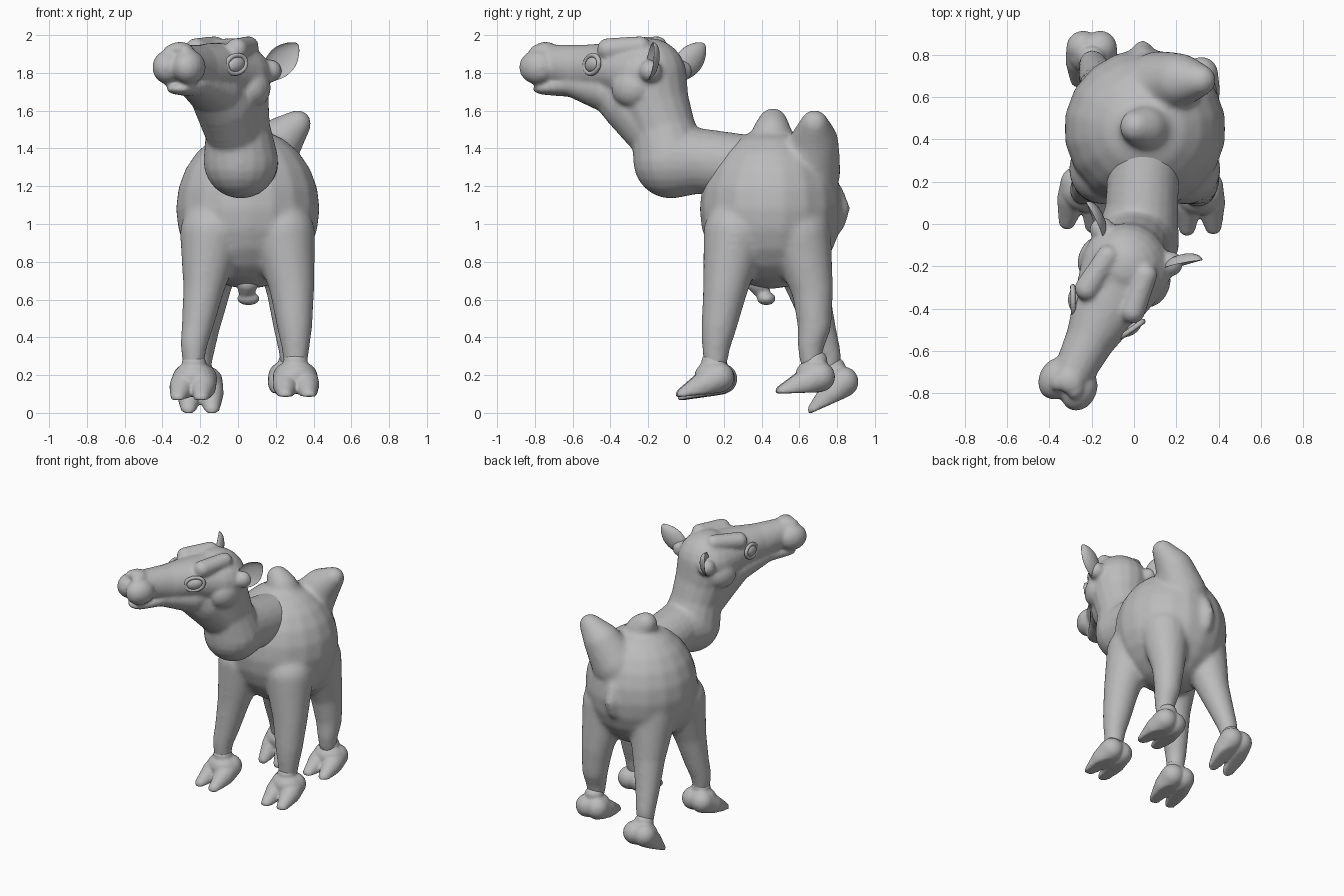
import bpy, bmesh, math
from mathutils import Matrix, Vector

cube = bpy.data.objects.get("Cube")
if cube:
    bpy.data.objects.remove(cube, do_unlink=True)

grey = bpy.data.materials.new("plain grey")
grey.use_nodes = True
COLOR = (0.5, 0.5, 0.5, 1)
grey.diffuse_color = COLOR
grey.node_tree.nodes["Principled BSDF"].inputs["Base Color"].default_value = COLOR

HEAD = Matrix.Translation((0.02, -0.09, 0)) @ Matrix.Rotation(math.radians(-26.5), 4, 'Z')

# One unit sphere, copied for every ball
bm = bmesh.new()
bmesh.ops.create_uvsphere(bm, u_segments=18, v_segments=12, radius=1)
bm.verts.index_update()
UNIT_VERTS = [v.co.copy() for v in bm.verts]
UNIT_FACES = [[v.index for v in f.verts] for f in bm.faces]
bm.free()


class Part:
    """Collects overlapping balls that are fused into one skin."""

    def __init__(self):
        self.verts, self.faces = [], []

    def ball(self, center, radii, mat=Matrix()):
        m = mat @ Matrix.Translation(center) @ Matrix.Diagonal((*radii, 1))
        base = len(self.verts)
        self.verts += [m @ v for v in UNIT_VERTS]
        self.faces += [[base + i for i in f] for f in UNIT_FACES]

    def chain(self, points, mat=Matrix(), steps=7):
        """Balls blended along a path of (x, y, z, radius or three radii)."""
        keys = [(Vector(p[:3]), Vector(p[3:] if len(p) == 6 else [p[3]] * 3)) for p in points]
        for (c0, r0), (c1, r1) in zip(keys, keys[1:]):
            for i in range(steps + 1):
                t = i / steps
                self.ball(c0.lerp(c1, t), r0.lerp(r1, t), mat)

    def finish(self, name, voxel=0, smooth=0):
        me = bpy.data.meshes.new(name)
        me.from_pydata(self.verts, [], self.faces)
        me.shade_smooth()
        me.materials.append(grey)
        ob = bpy.data.objects.new(name, me)
        bpy.context.collection.objects.link(ob)
        if voxel:
            rm = ob.modifiers.new("fuse", 'REMESH')
            rm.mode = 'VOXEL'
            rm.voxel_size = voxel
            rm.use_smooth_shade = True
            sm = ob.modifiers.new("soften", 'SMOOTH')
            sm.factor = 0.5
            sm.iterations = smooth
        return ob


# Torso with legs, humps and tail fused together
torso = Part()
torso.ball((0.052, 0.45, 1.08), (0.385, 0.38, 0.425))
torso.chain([(0.1, 0.45, 1.36, 0.13), (0.05, 0.455, 1.48, 0.105), (0.01, 0.46, 1.535, 0.08)])
torso.chain([(0.12, 0.65, 1.28, 0.17), (0.21, 0.68, 1.43, 0.13), (0.315, 0.68, 1.53, 0.075)])
torso.chain([(0.045, 0.79, 1.17, 0.045), (0.04, 0.82, 1.08, 0.05), (0.035, 0.8, 1.0, 0.045)])
torso.chain([(-0.14, 0.26, 0.95, 0.17), (-0.18, 0.21, 0.67, 0.112), (-0.215, 0.18, 0.46, 0.085),
             (-0.235, 0.16, 0.36, 0.072), (-0.235, 0.155, 0.27, 0.06)])
torso.chain([(0.24, 0.26, 0.95, 0.17), (0.285, 0.21, 0.67, 0.122), (0.3, 0.175, 0.46, 0.095),
             (0.305, 0.16, 0.36, 0.077), (0.305, 0.155, 0.27, 0.065)])
torso.chain([(0.23, 0.6, 0.95, 0.17), (0.26, 0.67, 0.65, 0.112), (0.275, 0.68, 0.46, 0.09),
             (0.28, 0.66, 0.36, 0.072), (0.28, 0.66, 0.27, 0.058)])
torso.chain([(-0.12, 0.57, 0.95, 0.17), (-0.15, 0.65, 0.65, 0.112), (-0.18, 0.71, 0.45, 0.085),
             (-0.195, 0.755, 0.31, 0.068), (-0.2, 0.765, 0.22, 0.055)])
torso.finish("torso_and_legs", 0.014, 18)

# Small udder under the belly
udder = Part()
udder.chain([(0.05, 0.38, 0.69, 0.06), (0.045, 0.4, 0.65, 0.045)], steps=4)
udder.ball((0.055, 0.425, 0.605), (0.06, 0.05, 0.035))
udder.finish("udder", 0.01, 3)


# Cloven feet with flat soles
def foot(name, ankle, pitch, yaw):
    part = Part()
    for s in (-1, 1):
        part.chain([(s * 0.04, 0.03, -0.09, 0.08), (s * 0.055, -0.05, -0.12, 0.07),
                    (s * 0.062, -0.165, -0.165, 0.042)])
    part.ball((0, 0.0, -0.08), (0.112, 0.1, 0.085))
    part.ball((0, 0.01, 0.0), (0.065, 0.065, 0.05))
    m = (Matrix.Translation(ankle) @ Matrix.Rotation(math.radians(yaw), 4, 'Z')
         @ Matrix.Rotation(math.radians(pitch), 4, 'X'))
    part.verts = [m @ Vector((v.x, v.y, max(v.z, -0.172))) for v in part.verts]
    part.finish(name, 0.01, 4)


foot("front_right_foot", (-0.235, 0.145, 0.265), 8, -8)
foot("front_left_foot", (0.305, 0.135, 0.275), 6, 3)
foot("hind_left_foot", (0.28, 0.675, 0.28), 2, 3)
foot("hind_right_foot", (-0.2, 0.77, 0.235), 24, 0)

# Neck and turned head
head = Part()
head.chain([(0.05, 0.34, 1.3, 0.17), (0.035, 0.05, 1.335, 0.175), (0.015, -0.08, 1.335, 0.2),
            (0.0, -0.12, 1.5, 0.172), (-0.02, -0.17, 1.65, 0.185), (-0.04, -0.2, 1.78, 0.205)])
head.chain([(0.0, -0.12, 1.45, 0.16), (-0.07, -0.28, 1.635, 0.165), (-0.13, -0.38, 1.72, 0.14)])
head.chain([(0, -0.13, 1.79, 0.215, 0.205, 0.175), (0, -0.33, 1.82, 0.165, 0.12, 0.14),
            (0, -0.5, 1.82, 0.12, 0.1, 0.13), (0, -0.7, 1.85, 0.095, 0.09, 0.1)], HEAD)
head.chain([(0, -0.33, 1.7, 0.15, 0.14, 0.12), (0, -0.55, 1.735, 0.1, 0.1, 0.065),
            (0, -0.71, 1.715, 0.08, 0.09, 0.033)], HEAD)
head.ball((0, -0.73, 1.925), (0.07, 0.06, 0.04), HEAD)
for s in (-1, 1):
    # Lip lobes, nostril flares, brow ridges, cheeks and ear roots
    head.ball((s * 0.06, -0.745, 1.83), (0.083, 0.105, 0.092), HEAD)
    head.ball((s * 0.045, -0.75, 1.92), (0.035, 0.05, 0.03), HEAD)
    head.chain([(s * 0.12, -0.3, 1.925, 0.06), (s * 0.1, -0.12, 1.94, 0.055)], HEAD)
    head.ball((s * 0.15, -0.15, 1.72), (0.08, 0.11, 0.1), HEAD)
    head.ball((s * 0.18, -0.02, 1.81), (0.06, 0.06, 0.06), HEAD)
head.finish("neck_and_head", 0.0115, 8)

for side, s in (("left", 1), ("right", -1)):
    # Almond eye with a raised lid
    pose = (HEAD @ Matrix.Translation((s * 0.148, -0.375, 1.845))
            @ Matrix.Rotation(s * math.radians(-28), 4, 'Z') @ Matrix.Rotation(math.radians(14), 4, 'X'))
    eye = Part()
    eye.ball((0, 0, 0), (0.032, 0.06, 0.042), pose)
    eye.finish(side + "_eye")
    lid = Part()
    for i in range(28):
        a = 2 * math.pi * i / 28
        lid.ball((s * 0.008, 0.065 * math.cos(a), 0.047 * math.sin(a)), (0.014,) * 3, pose)
    lid.finish(side + "_eyelid", 0.006, 4)

    # Cupped ear: a tapered shell hollowed on the side that opens outward
    up = Vector((s * 0.1, 0.09, 0.14)).normalized()
    across = Vector((s * 0.55, -0.8, 0)).cross(up).normalized()
    frame = Matrix((across, up.cross(across), up)).transposed().to_4x4()
    place = HEAD @ Matrix.Translation((s * 0.238, 0.0, 1.865)) @ frame
    ear = Part()
    ear.ball((0, 0, 0), (0.08, 0.055, 0.125))
    for v in ear.verts:
        v.x *= 1 - 0.35 * max(v.z / 0.125, 0) ** 2
        if v.y > 0:
            v.y *= -0.55
    ear.verts = [place @ v for v in ear.verts]
    shell = ear.finish(side + "_ear")
    sub = shell.modifiers.new("round", 'SUBSURF')
    sub.levels = sub.render_levels = 1
